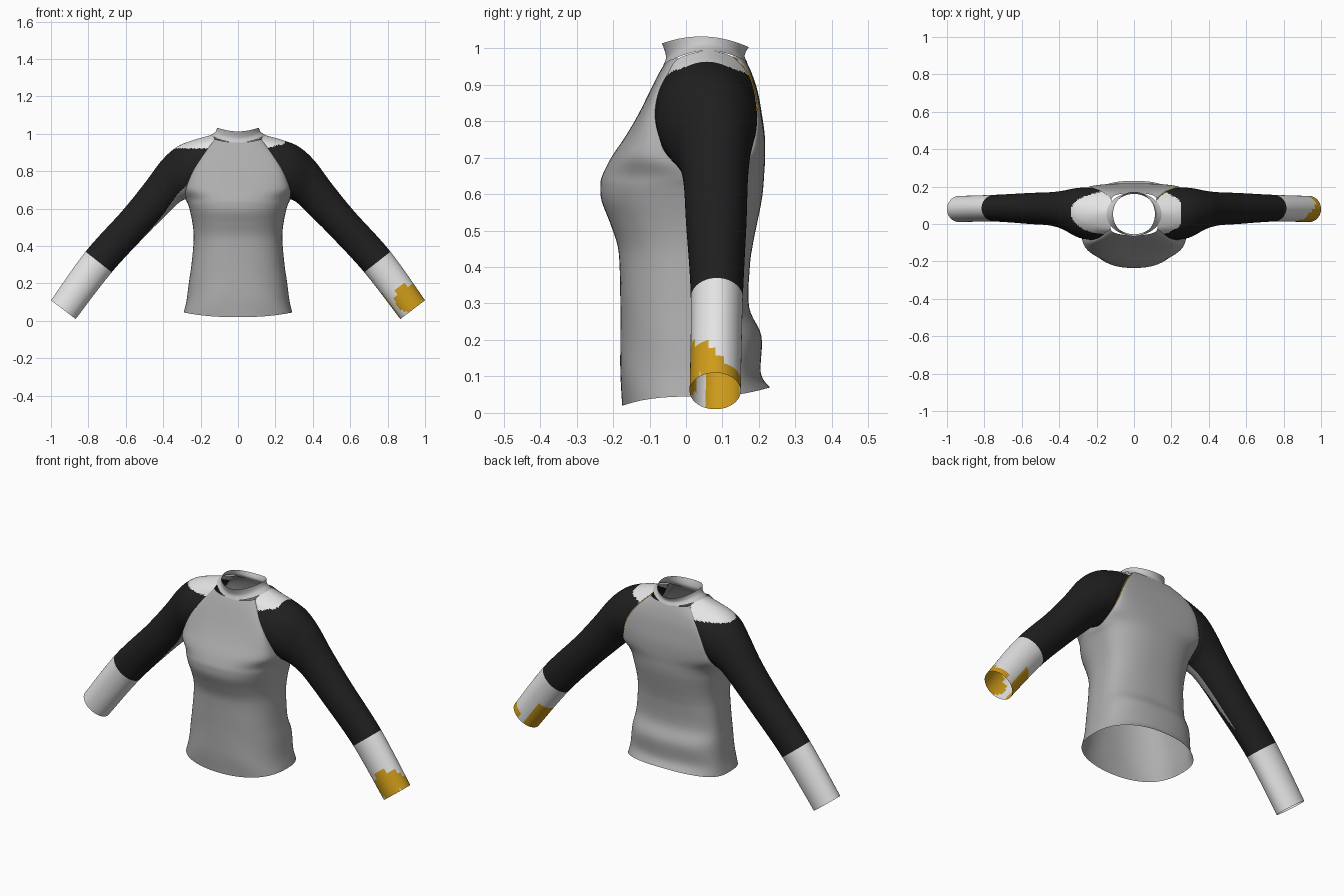
import bpy, bmesh, math
from mathutils import Vector as V

if "Cube" in bpy.data.objects:
    bpy.data.objects.remove(bpy.data.objects["Cube"])


def material(name, r, g, b):
    m = bpy.data.materials.new(name)
    m.diffuse_color = (r, g, b, 1)
    m.use_nodes = True
    m.node_tree.nodes["Principled BSDF"].inputs["Base Color"].default_value = m.diffuse_color
    return m


GREY = material("body grey", 0.42, 0.42, 0.42)
WHITE = material("off white", 0.78, 0.78, 0.78)
BLACK = material("black", 0.014, 0.014, 0.014)
GOLD = material("gold", 0.62, 0.33, 0.01)
COLLAR = material("collar grey", 0.58, 0.58, 0.58)


def smooth(vals, n, closed=False):
    """Catmull-Rom resampling of a list of vectors, n steps per span."""
    k, out = len(vals), []
    get = (lambda i: vals[i % k]) if closed else (lambda i: vals[max(0, min(k - 1, i))])
    for i in range(k if closed else k - 1):
        a, b, c, d = (get(i + o) for o in (-1, 0, 1, 2))
        for s in range(n):
            t = s / n
            out.append(0.5 * (2 * b + (c - a) * t + (2 * a - 5 * b + 4 * c - d) * t * t
                              + (3 * b - a - 3 * c + d) * t ** 3))
    if not closed:
        out.append(vals[-1].copy())
    return out


def loft(name, grids, closed, mats, rule=None):
    """Skin each grid of point rows; rule(row, col, centre) gives the material index."""
    bm = bmesh.new()
    for rows in grids:
        vs = [[bm.verts.new(p) for p in r] for r in rows]
        n = len(rows[0])
        for j in range(len(rows) - 1):
            for i in range(n if closed else n - 1):
                k = (i + 1) % n
                f = bm.faces.new((vs[j][i], vs[j][k], vs[j + 1][k], vs[j + 1][i]))
                f.smooth = True
                if rule:
                    f.material_index = rule(j, i, f.calc_center_median())
    bmesh.ops.remove_doubles(bm, verts=bm.verts, dist=0.0005)
    bmesh.ops.recalc_face_normals(bm, faces=bm.faces)
    me = bpy.data.meshes.new(name)
    bm.to_mesh(me)
    bm.free()
    for m in mats:
        me.materials.append(m)
    ob = bpy.data.objects.new(name, me)
    bpy.context.collection.objects.link(ob)
    return ob


# Torso profile below the armpit: z, half width, front y, back y
LOWER = [(0.11, .275, -.180, .205), (0.21, .262, -.180, .207), (0.29, .250, -.180, .173),
         (0.40, .239, -.182, .175), (0.46, .237, -.188, .183), (0.52, .243, -.208, .195),
         (0.58, .255, -.231, .207), (0.62, .266, -.235, .212)]
# Panel rows: centre z, edge z, edge x, edge y, centre y
front = [(.02, .045, .29, .03, -.175)] + [(z, z, w, .045, f) for z, w, f, b in LOWER] + [
    (.65, .65, .278, .06, -.230), (.70, .70, .280, -.045, -.205), (.76, .76, .260, -.075, -.165),
    (.82, .82, .230, -.085, -.130), (.88, .88, .190, -.075, -.100),
    (.93, .93, .155, -.050, -.075), (.955, .972, .125, -.020, -.060)]
back = [(.07, .045, .29, .03, .230)] + [(z, z, w, .045, b) for z, w, f, b in LOWER] + [
    (.65, .65, .278, .06, .214), (.70, .70, .272, .155, .217), (.76, .76, .255, .185, .216),
    (.82, .82, .235, .193, .208), (.88, .88, .205, .187, .197),
    (.93, .93, .165, .170, .181), (.965, .975, .120, .130, .165)]


def panel(table):
    rows = []
    for zm, ze, xe, ye, ym in smooth([V(r) for r in table], 5):
        row = []
        for i in range(49):
            a = (i / 24 - 1) * math.pi / 2
            s, c = math.sin(a), max(0, math.cos(a))
            x = math.copysign(abs(s) ** 0.85, s) * xe
            # soft drape folds near the flanks of the hem
            fold = 0.006 * math.sin(26 * zm + 14 * abs(x)) * c * abs(s) * max(0, 1 - zm / 0.45)
            row.append((x, ye + (ym - ye) * c ** 0.75 + fold, zm + (ze - zm) * s * s))
        rows.append(row)
    return rows


loft("torso", [panel(front), panel(back)], False, [GREY])

# Sleeves: first ring is the raglan seam, the rest are ellipses along the arm
edge = lambda r: V((r[2], r[3], r[1]))
seam = [edge(r) for r in front[-7:]] + [V((.145, .06, .993))] + [edge(r) for r in back[:-7:-1]]
# top x, top z, bottom x, bottom z, front y, back y
ARM = [(.25, .963, .288, .648, -.080, .195), (.33, .928, .312, .635, -.062, .190),
       (.41, .855, .350, .600, -.028, .178), (.50, .735, .395, .555, -.008, .170),
       (.62, .587, .490, .460, .000, .166), (.815, .370, .675, .260, .013, .156),
       (1.0, .110, .868, .010, .010, .150)]
rings = [seam]
for tx, tz, bx, bz, y0, y1 in ARM:
    ring = []
    for i in range(14):
        a = 2 * math.pi * i / 14
        k = math.cos(a) / 2
        ring.append(V(((tx + bx) / 2 + (bx - tx) * k, (y0 + y1) / 2 - (y1 - y0) / 2 * math.sin(a),
                       (tz + bz) / 2 + (bz - tz) * k)))
    rings.append(ring)
AROUND, ALONG = 8, 12
rings = [smooth(r, AROUND, True) for r in rings]
columns = [smooth(list(c), ALONG) for c in zip(*rings)]
sleeve = [list(r) for r in zip(*columns)]


def sleeve_colour(side):
    def rule(j, i, p):
        u, v = (j + .5) / ALONG, (i + .5) / (14 * AROUND)
        x = abs(p.x)
        if u > 6:                                   # cuff, with gold splash on one side
            if side > 0:
                disc = v < .5 and math.hypot(x - .91, p.z - .12) < .073
                outer = .4 < v < .73 and p.z < .19 - max(0, p.y - .06)
                under = (v < .06 or v > .8) and u > 6.4
                if disc or outer or under:
                    return 2
            return 1
        if side > 0 and x < .25 and p.z > .925 + .25 * max(0, x - .16):
            return 1                                # shoulder yoke
        if side < 0 and x < .36 and p.z > .922:
            return 1
        if side < 0 and u < 5.5 and v < .18 * (1 - u / 5.5) ** .6:
            return 3                                # underarm gusset
        return 0
    return rule


for side, name in ((1, "sleeve_right"), (-1, "sleeve_left")):
    grid = [[(side * p.x, p.y, p.z) for p in r] for r in sleeve]
    loft(name, [grid], True, [BLACK, WHITE, GOLD, GREY], sleeve_colour(side))

# Standing collar: half width, half depth, front z, side rise, back offset
collar = []
for a, b, z, rise, back_off in smooth([V(r) for r in (
        (.147, .116, .953, .036, .008), (.126, .108, .972, .032, .004),
        (.117, .111, .992, .026, -.002), (.112, .119, 1.013, .024, -.010))], 4):
    ring = []
    for i in range(72):
        t = 2 * math.pi * i / 72
        ring.append((a * math.sin(t), .053 - b * math.cos(t),
                     z + rise * math.sin(t) ** 2 + back_off * (1 - math.cos(t)) / 2))
    collar.append(ring)
loft("collar", [collar], True, [COLLAR])

# Gold piping along the back seam of one sleeve
cu = bpy.data.curves.new("back_seam_piping", 'CURVE')
cu.dimensions = '3D'
cu.bevel_depth = 0.003
cu.bevel_resolution = 1
pts = smooth(seam[8:14], 5)
sp = cu.splines.new('POLY')
sp.points.add(len(pts) - 1)
for q, p in zip(sp.points, pts):
    q.co = (p.x, p.y, p.z, 1)
cu.materials.append(GOLD)
bpy.context.collection.objects.link(bpy.data.objects.new("back_seam_piping", cu))
